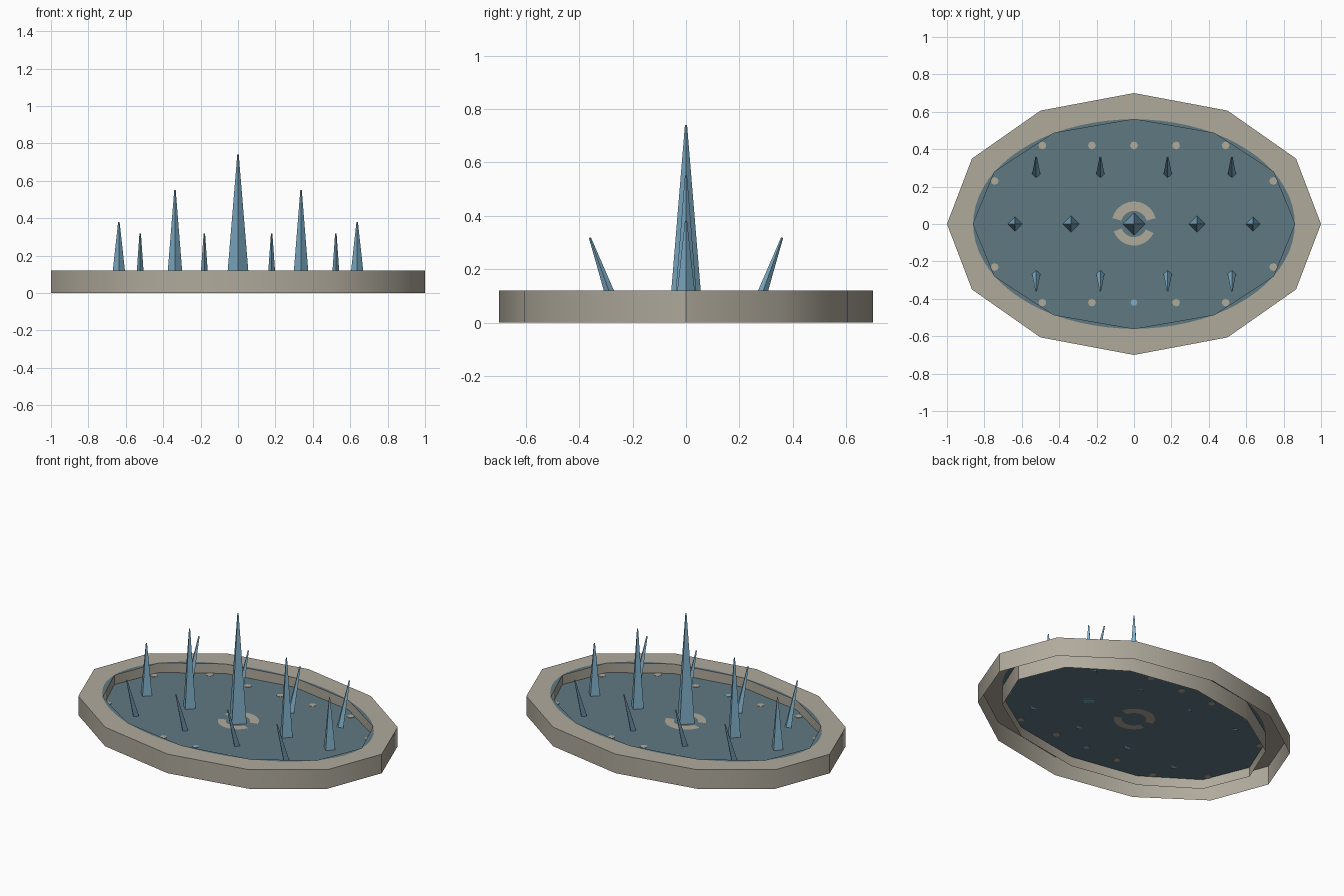
import bpy, bmesh, math
from mathutils import Vector, Matrix

if "Cube" in bpy.data.objects:
    bpy.data.objects.remove(bpy.data.objects["Cube"])

SIDES = 12
RIM_H, WATER_Z = 0.12, 0.06


def material(name, rgb):
    m = bpy.data.materials.new(name)
    m.diffuse_color = (*rgb, 1)
    m.use_nodes = True
    m.node_tree.nodes["Principled BSDF"].inputs["Base Color"].default_value = m.diffuse_color
    return m


STONE = material("stone", (0.43, 0.40, 0.33))
WATER = material("water", (0.118, 0.188, 0.222))
JET = material("jet_blue", (0.21, 0.42, 0.57))


def finish(bm, name, mats):
    me = bpy.data.meshes.new(name)
    bm.normal_update()
    bm.to_mesh(me)
    bm.free()
    for m in mats:
        me.materials.append(m)
    ob = bpy.data.objects.new(name, me)
    bpy.context.collection.objects.link(ob)
    return ob


def ell(rx, ry, a, z):
    return Vector((rx * math.cos(a), ry * math.sin(a), z))


# Basin rim: outer wall, top and inner wall, open underneath
bm = bmesh.new()
STEP = 2 * math.pi / SIDES


def ring(rx, ry, z):
    return [bm.verts.new(ell(rx, ry, i * STEP, z)) for i in range(SIDES)]


o0, o1 = ring(1, 0.7, 0), ring(1, 0.7, RIM_H)
i1, i0 = ring(0.86, 0.56, RIM_H), ring(0.86, 0.56, 0)
for k in range(SIDES):
    n = (k + 1) % SIDES
    bm.faces.new((o0[k], o0[n], o1[n], o1[k]))
    bm.faces.new((i1[k], i1[n], i0[n], i0[k]))
    # wet strip between the straight inner edge and the round waterline
    arc = [bm.verts.new(ell(0.86, 0.56, (k + t / 6) * STEP, RIM_H)) for t in range(1, 6)]
    bm.faces.new([o1[k], o1[n], i1[n]] + arc[::-1] + [i1[k]])
    wet = bm.faces.new([i1[k]] + arc + [i1[n]])
    wet.material_index = 1
rim = finish(bm, "basin_rim", [STONE, WATER])
bpy.context.view_layer.objects.active = rim
rim.select_set(True)
bpy.ops.object.shade_smooth_by_angle(angle=math.radians(40))
rim.select_set(False)

# Water sheet
bm = bmesh.new()
bm.faces.new(ring(0.86, 0.56, WATER_Z))
finish(bm, "water_sheet", [WATER])


# Painted marks on the water, seen from both sides
def dots(name, points, r, mat):
    bm = bmesh.new()
    for x, y in points:
        bmesh.ops.create_cone(bm, cap_ends=True, segments=8, radius1=r, radius2=r, depth=0.004,
                              matrix=Matrix.Translation((x, y, WATER_Z)))
    finish(bm, name, [mat])


dots("floor_marks", [(sx * x, sy * y) for sx in (1, -1) for sy in (1, -1)
                     for x, y in ((0.49, 0.42), (0.225, 0.42), (0.745, 0.23))] + [(0, 0.42)],
     0.021, STONE)
dots("front_mark", [(0, -0.42)], 0.018, JET)

# Two arcs around the central jet
bm = bmesh.new()
for a0, a1, r0, r1 in ((15, 165, 0.07, 0.12), (200, 335, 0.07, 0.115)):
    for z in (WATER_Z + 0.002, WATER_Z - 0.002):
        angs = [math.radians(a0 + (a1 - a0) * t / 12) for t in range(13)]
        pts = [ell(r1, r1, a, z) for a in angs] + [ell(r0, r0, a, z) for a in angs[::-1]]
        f = bm.faces.new([bm.verts.new(p) for p in pts])
        if z < WATER_Z:
            f.normal_flip()
finish(bm, "centre_ring_marks", [STONE])


# Four-sided tapering jets from a base point to a tip point
def jet(name, base, tip, r):
    base, tip = Vector(base), Vector(tip)
    d = tip - base
    bm = bmesh.new()
    bmesh.ops.create_cone(bm, cap_ends=True, segments=4, radius1=r, radius2=0.004, depth=d.length)
    # keep corners on the x and y axes, then lean about x
    far = [v for v in bm.verts if v.co.z < 0]
    if abs(abs(far[0].co.x) - abs(far[0].co.y)) < 1e-4:
        bmesh.ops.rotate(bm, verts=bm.verts, matrix=Matrix.Rotation(math.pi / 4, 3, 'Z'))
    lean = Matrix.Rotation(-math.atan2(d.y, d.z), 4, 'X')
    bm.transform(Matrix.Translation((base + tip) / 2) @ lean)
    finish(bm, name, [JET])


jet("centre_jet", (0, 0, WATER_Z), (0, 0, 0.74), 0.06)
for s, side in ((-1, "left"), (1, "right")):
    jet(side + "_middle_jet", (s * 0.337, 0, WATER_Z), (s * 0.337, 0, 0.55), 0.043)
    jet(side + "_end_jet", (s * 0.637, 0, WATER_Z), (s * 0.637, 0, 0.38), 0.039)
    for t, row in ((-1, "front"), (1, "back")):
        for x, pos in ((0.18, "inner"), (0.523, "outer")):
            jet(f"{row}_{side}_{pos}_jet", (s * x, t * 0.268, WATER_Z), (s * x, t * 0.36, 0.318), 0.022)
